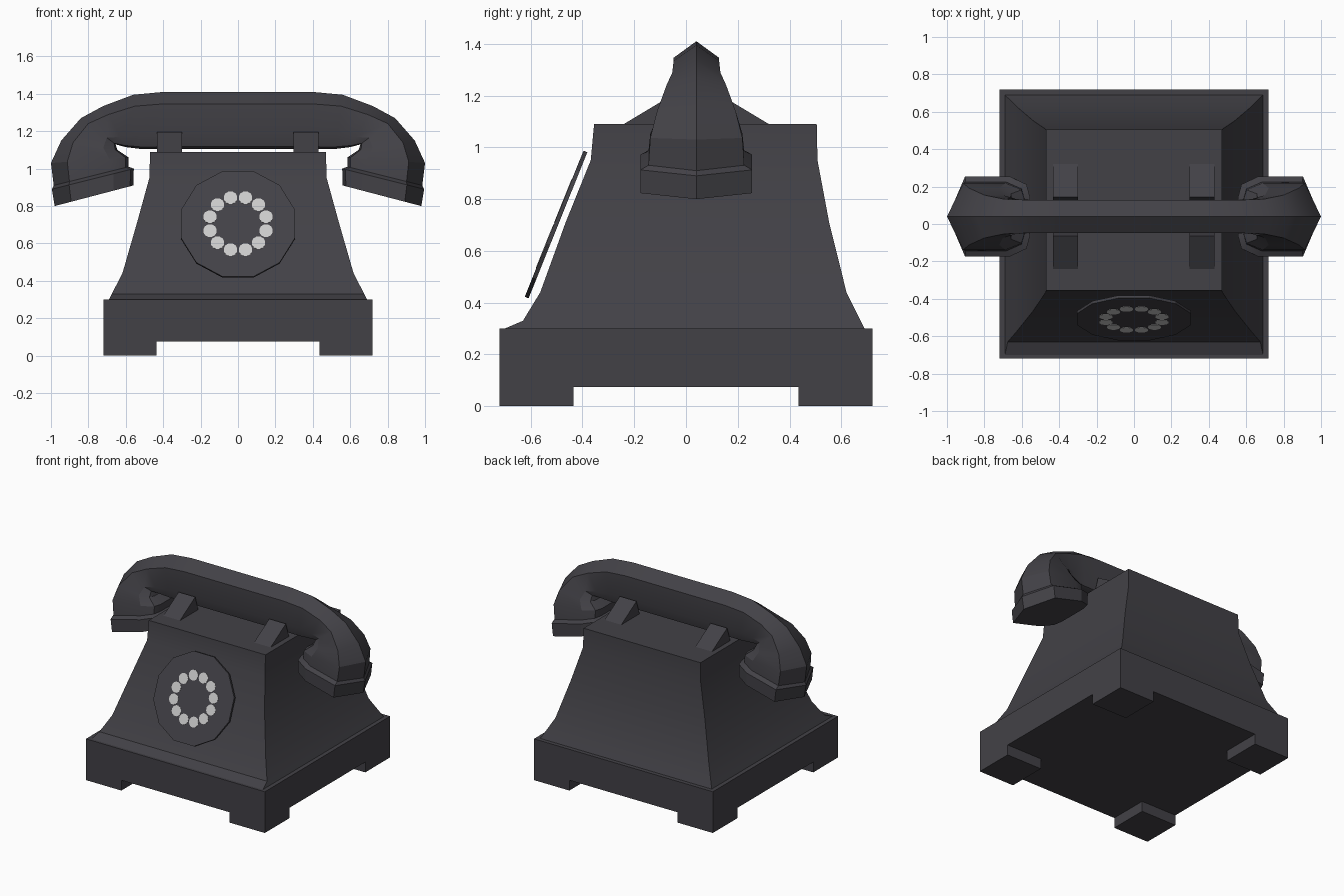
import bpy, bmesh, math
from mathutils import Matrix, Vector

if "Cube" in bpy.data.objects:
    bpy.data.objects.remove(bpy.data.objects["Cube"])


def material(name, color):
    m = bpy.data.materials.new(name)
    m.diffuse_color = color
    m.use_nodes = True
    m.node_tree.nodes["Principled BSDF"].inputs["Base Color"].default_value = m.diffuse_color
    return m


BLACK = material("black_plastic", (0.055, 0.053, 0.062, 1))
PALE = material("pale_finger_hole", (0.72, 0.72, 0.70, 1))


def finish(name, bm, mat=BLACK):
    bmesh.ops.recalc_face_normals(bm, faces=bm.faces[:])
    me = bpy.data.meshes.new(name)
    bm.to_mesh(me)
    bm.free()
    me.materials.append(mat)
    ob = bpy.data.objects.new(name, me)
    bpy.context.collection.objects.link(ob)
    bpy.ops.object.select_all(action='DESELECT')
    ob.select_set(True)
    bpy.context.view_layer.objects.active = ob
    bpy.ops.object.shade_smooth_by_angle(angle=math.radians(25))
    return ob


def loft(name, rings):
    """Skin a list of equal-length point rings and cap both ends."""
    bm = bmesh.new()
    loops = [[bm.verts.new(p) for p in r] for r in rings]
    for a, b in zip(loops, loops[1:]):
        n = len(a)
        for i in range(n):
            j = (i + 1) % n
            bm.faces.new((a[i], a[j], b[j], b[i]))
    bm.faces.new(loops[0])
    bm.faces.new(loops[-1])
    return finish(name, bm)


def box(name, x0, x1, y0, y1, z0, z1):
    return loft(name, [[(x0, y0, z), (x1, y0, z), (x1, y1, z), (x0, y1, z)]
                       for z in (z0, z1)])


# Plinth and four corner feet
box("base_plinth", -0.72, 0.72, -0.72, 0.72, 0.075, 0.30)
for sx in (-1, 1):
    for sy in (-1, 1):
        xs = sorted((sx * 0.435, sx * 0.72))
        ys = sorted((sy * 0.435, sy * 0.72))
        box("foot", *xs, *ys, 0, 0.075)

# Flared body: z, half width, front y, back y
sections = [(0.30, 0.69, -0.70, 0.69), (0.33, 0.675, -0.63, 0.675),
            (0.44, 0.618, -0.563, 0.62), (0.71, 0.54, -0.465, 0.553),
            (0.95, 0.474, -0.368, 0.508), (1.09, 0.47, -0.355, 0.505)]
loft("body", [[(-w, f, z), (w, f, z), (w, b, z), (-w, b, z)]
              for z, w, f, b in sections])

# Cradle wedges either side of the handset
CY = 0.04
for cx in (-0.366, 0.364):
    for s in (-1, 1):
        tri = [(0.28, 1.09), (0.105, 1.195), (0.07, 1.09)]
        loft("cradle_prong", [[(cx + dx, CY + s * y, z) for y, z in tri]
                              for dx in (-0.067, 0.067)])

# Tilted dial plate with a ring of finger holes
tilt = (Matrix.Translation((0, -0.502, 0.702))
        @ Matrix.Rotation(math.radians(68.1), 4, 'X')
        @ Matrix.Rotation(math.radians(15), 4, 'Z'))


def disc(bm, radius, depth, mat):
    bmesh.ops.create_cone(bm, cap_ends=True, segments=12, radius1=radius,
                          radius2=radius, depth=depth, matrix=mat)


bm = bmesh.new()
disc(bm, 0.315, 0.016, tilt)
finish("dial_plate", bm)

bm = bmesh.new()
for i in range(12):
    spot = Matrix.Rotation(i * math.tau / 12, 4, 'Z') @ Matrix.Translation((0.155, 0, 0.007))
    disc(bm, 0.037, 0.006, tilt @ spot)
finish("finger_holes", bm, PALE)

# Handset: outer ridge point, inner point, half width along the right half
path = [((0.40, 1.41), (0.40, 1.105), 0.088),
        ((0.56, 1.395), (0.52, 1.105), 0.088),
        ((0.72, 1.335), (0.60, 1.115), 0.093),
        ((0.84, 1.27), (0.655, 1.13), 0.115),
        ((0.945, 1.15), (0.645, 1.10), 0.152),
        ((1.00, 1.03), (0.585, 1.06), 0.178),
        ((0.985, 0.91), (0.585, 1.01), 0.185),
        ((0.995, 0.89), (0.557, 1.00), 0.215),
        ((0.98, 0.80), (0.56, 0.91), 0.215)]
# Cross-section: fraction from outer to inner, fraction of half width
section = [(0, 0), (0.21, 1), (0.75, 1), (0.96, 0.8), (1, 0.5),
           (1, -0.5), (0.96, -0.8), (0.75, -1), (0.21, -1)]


def handset_ring(o, i, w, side):
    o, i = Vector(o), Vector(i)
    pts = []
    for f, g in section:
        p = o.lerp(i, f)
        pts.append((side * p.x, CY + w * g, p.y))
    return pts


loft("handset", [handset_ring(*r, -1) for r in reversed(path)]
     + [handset_ring(*r, 1) for r in path])
